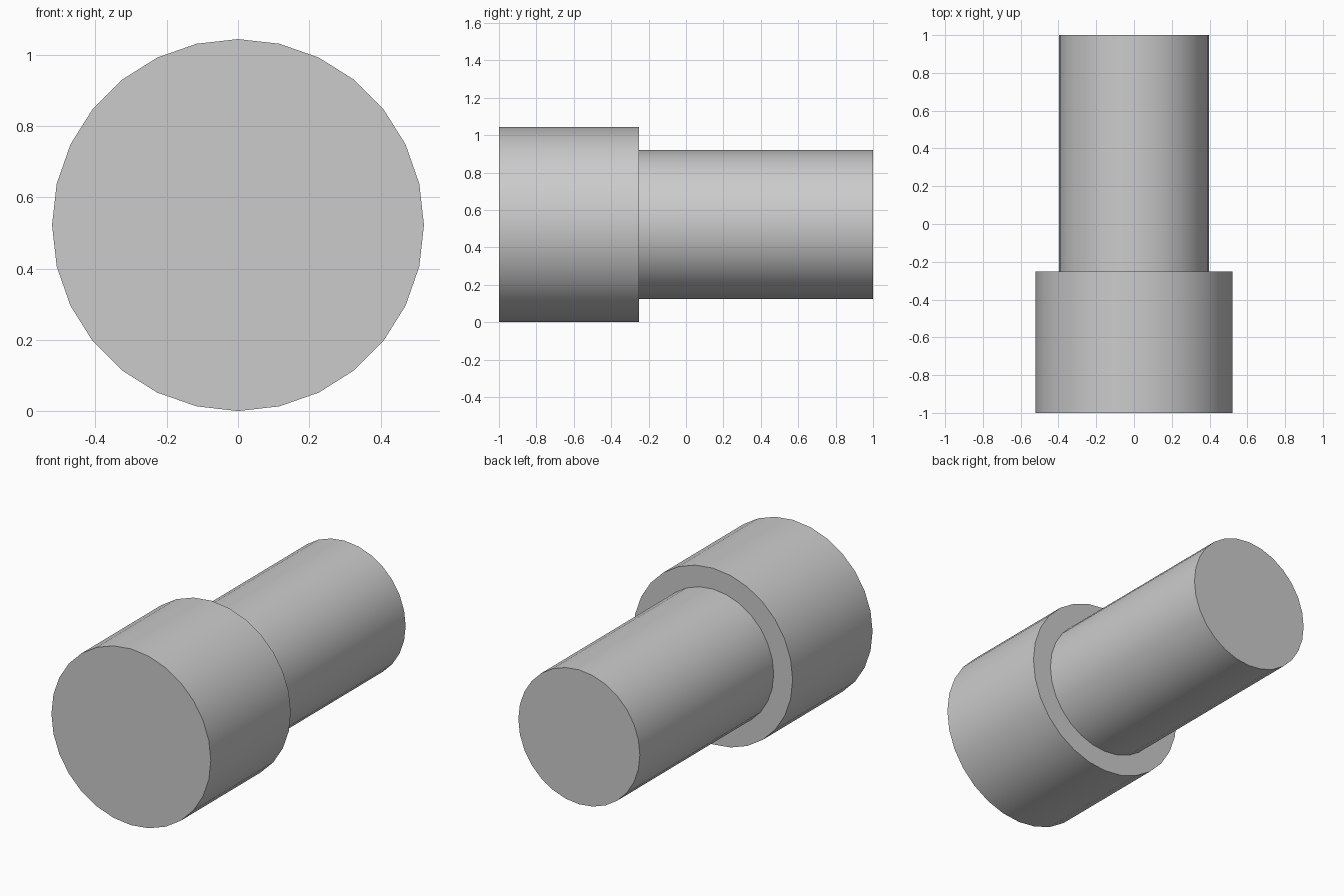
import bpy
import math

cube = bpy.data.objects.get("Cube")
if cube:
    bpy.data.objects.remove(cube, do_unlink=True)

SIDES = 28
HEAD_RADIUS = 0.522
SHAFT_RADIUS = 0.398
STEP_Y = -0.252

# Plain grey material
grey = bpy.data.materials.new("plain grey")
grey.use_nodes = True
colour = (0.6, 0.6, 0.6, 1.0)
grey.diffuse_color = colour
grey.node_tree.nodes["Principled BSDF"].inputs["Base Color"].default_value = colour


def cylinder_along_y(name, radius, y_front, y_back):
    """Capped cylinder lying along y, with smooth sides and flat ends."""
    bpy.ops.mesh.primitive_cylinder_add(
        vertices=SIDES, radius=radius, depth=y_back - y_front,
        location=(0, (y_front + y_back) / 2, HEAD_RADIUS),
        rotation=(math.pi / 2, 0, 0))
    part = bpy.context.object
    part.name = name
    part.data.name = name
    part.data.materials.append(grey)
    bpy.ops.object.shade_smooth_by_angle(angle=math.radians(30))
    return part


# Wide head at the front, narrower shaft behind it
cylinder_along_y("head", HEAD_RADIUS, -1, STEP_Y)
cylinder_along_y("shaft", SHAFT_RADIUS, STEP_Y, 1)
